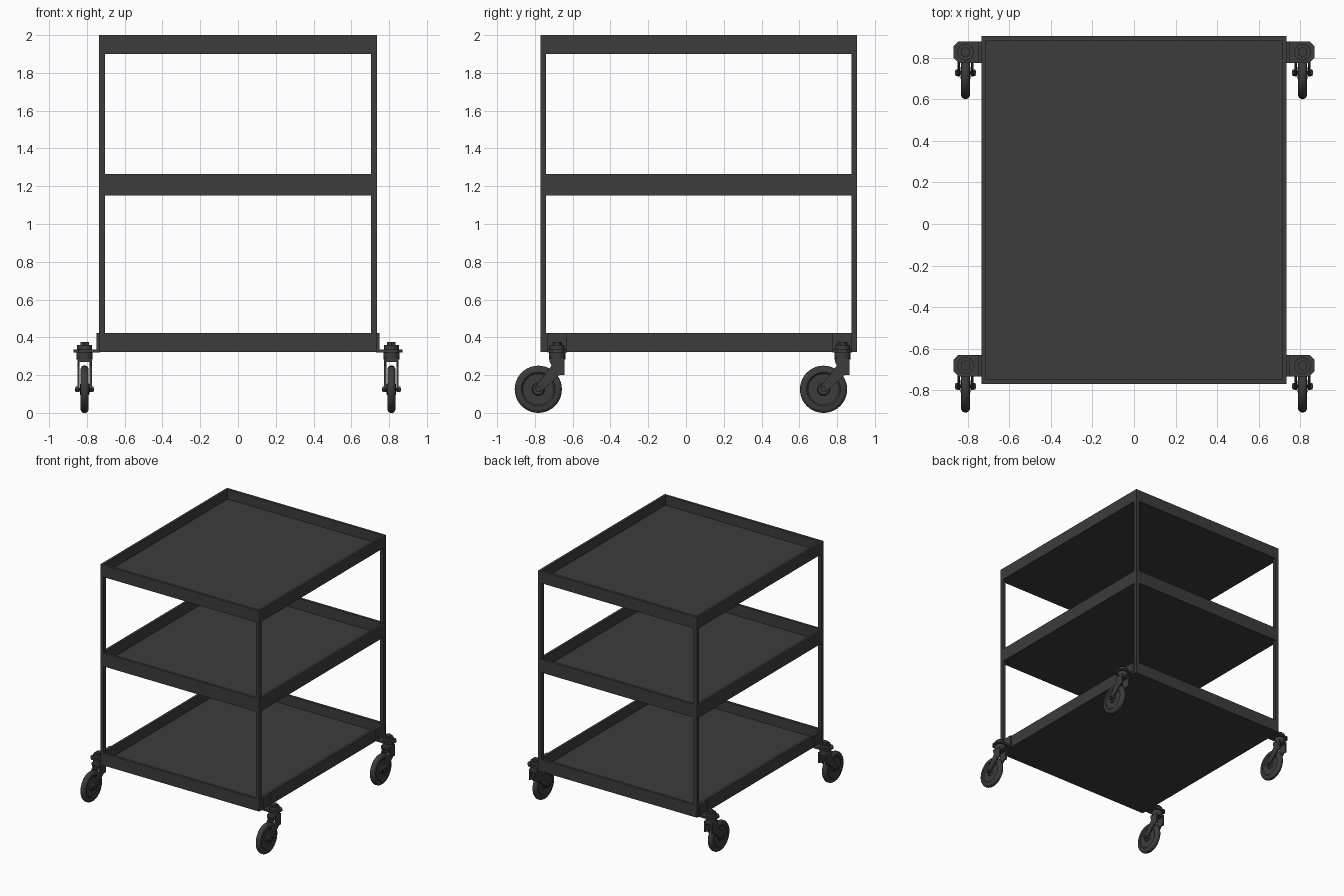
import bpy, bmesh, math
from mathutils import Matrix

if "Cube" in bpy.data.objects:
    bpy.data.objects.remove(bpy.data.objects["Cube"])

X, Y0, Y1, RIM = 0.735, -0.77, 0.905, 0.03
DARK = bpy.data.materials.new("dark_metal")
DARK.diffuse_color = (0.045, 0.045, 0.045, 1)
DARK.use_nodes = True
DARK.node_tree.nodes["Principled BSDF"].inputs["Base Color"].default_value = DARK.diffuse_color


def finish(name, bm, smooth=False):
    bmesh.ops.recalc_face_normals(bm, faces=bm.faces)
    me = bpy.data.meshes.new(name)
    bm.to_mesh(me)
    bm.free()
    ob = bpy.data.objects.new(name, me)
    bpy.context.collection.objects.link(ob)
    me.materials.append(DARK)
    if smooth:
        bpy.ops.object.select_all(action='DESELECT')
        ob.select_set(True)
        bpy.context.view_layer.objects.active = ob
        bpy.ops.object.shade_smooth_by_angle(angle=math.radians(35))
    return ob


def add_box(bm, x0, x1, y0, y1, z0, z1):
    m = Matrix.Translation(((x0 + x1) / 2, (y0 + y1) / 2, (z0 + z1) / 2))
    m = m @ Matrix.Diagonal((abs(x1 - x0), y1 - y0, z1 - z0, 1))
    bmesh.ops.create_cube(bm, size=1, matrix=m)


def add_prism(bm, pts, vec):
    f = bm.faces.new([bm.verts.new(p) for p in pts])
    r = bmesh.ops.extrude_face_region(bm, geom=[f], use_keep_orig=True)
    bmesh.ops.translate(bm, vec=vec, verts=[v for v in r['geom'] if isinstance(v, bmesh.types.BMVert)])


def add_cyl(bm, c, r, h, axis='Z', seg=24):
    m = Matrix.Translation(c)
    if axis == 'X':
        m = m @ Matrix.Rotation(math.pi / 2, 4, 'Y')
    bmesh.ops.create_cone(bm, cap_ends=True, segments=seg, radius1=r, radius2=r, depth=h, matrix=m)


def tray(name, z0, z1):
    bm = bmesh.new()
    add_box(bm, -X, X, Y0, Y1, z0, z1)
    top = max(bm.faces, key=lambda f: f.calc_center_median().z)
    bmesh.ops.inset_region(bm, faces=[top], thickness=RIM)
    r = bmesh.ops.extrude_face_region(bm, geom=[top])
    bmesh.ops.translate(bm, vec=(0, 0, z0 + 0.02 - z1),
                        verts=[v for v in r['geom'] if isinstance(v, bmesh.types.BMVert)])
    if top.is_valid:
        bmesh.ops.delete(bm, geom=[top], context='FACES_ONLY')
    finish(name, bm)


def lathe_x(bm, prof, c, seg=40):
    # revolve (x, radius) profile around the wheel axle
    vs = [bm.verts.new((c[0] + x, c[1], c[2] + r)) for x, r in prof]
    es = [bm.edges.new(p) for p in zip(vs, vs[1:])]
    bmesh.ops.spin(bm, geom=vs + es, cent=c, axis=(1, 0, 0), angle=2 * math.pi, steps=seg, use_merge=True)
    bmesh.ops.remove_doubles(bm, verts=bm.verts, dist=1e-5)


def caster(tag, s, py):
    cx, wy, wz = s * 0.812, py - 0.1, 0.125
    # mounting bracket: chamfered plate and upright flange
    bm = bmesh.new()
    outline = [(0.73, -0.052), (0.845, -0.052), (0.87, -0.027),
               (0.87, 0.027), (0.845, 0.052), (0.73, 0.052)]
    add_prism(bm, [(s * x, py + y, 0.32) for x, y in outline], (0, 0, 0.016))
    add_box(bm, s * 0.733, s * 0.748, py - 0.052, py + 0.052, 0.32, 0.422)
    finish(tag + "_bracket", bm)
    # swivel bearing and king bolt
    bm = bmesh.new()
    add_cyl(bm, (cx, py, 0.345), 0.04, 0.03)
    add_cyl(bm, (cx, py, 0.362), 0.026, 0.026, seg=6)
    add_cyl(bm, (cx, py, 0.303), 0.043, 0.04)
    finish(tag + "_swivel", bm, True)
    # fork: crown and two slanted arms
    bm = bmesh.new()
    add_box(bm, cx - 0.038, cx + 0.038, py - 0.04, py + 0.038, 0.27, 0.29)
    arm = [(0.038, 0.29), (0.038, 0.2), (0.012, 0.2), (-0.085, 0.113),
           (-0.103, 0.11), (-0.118, 0.128), (-0.114, 0.142), (-0.03, 0.25), (-0.04, 0.27), (-0.04, 0.29)]
    for x in (-0.038, 0.026):
        add_prism(bm, [(cx + x, py + y, z) for y, z in arm], (0.012, 0, 0))
    finish(tag + "_fork", bm)
    # axle with end nuts
    bm = bmesh.new()
    add_cyl(bm, (cx, wy, wz), 0.008, 0.1, 'X', 12)
    for d in (-1, 1):
        add_cyl(bm, (cx + d * 0.043, wy, wz), 0.016, 0.01, 'X', 6)
    finish(tag + "_axle", bm, True)
    # wheel with rounded tread, recessed disc and hub
    bm = bmesh.new()
    half = [(0.025, 0), (0.025, 0.028), (0.014, 0.034), (0.014, 0.082), (0.021, 0.09),
            (0.021, 0.11), (0.016, 0.12), (0.007, 0.125)]
    lathe_x(bm, half + [(-x, r) for x, r in reversed(half)], (cx, wy, wz))
    finish(tag + "_wheel", bm, True)


# three shelves
tray("bottom_shelf", 0.322, 0.424)
tray("middle_shelf", 1.152, 1.264)
tray("top_shelf", 1.90, 2.0)

# corner posts between the shelves
for xn, s in (("left", -1), ("right", 1)):
    for yn, y in (("front", Y0), ("back", Y1 - RIM)):
        bm = bmesh.new()
        for z0, z1 in ((0.424, 1.152), (1.264, 1.90)):
            add_box(bm, min(s * X, s * (X - RIM)), max(s * X, s * (X - RIM)), y, y + RIM, z0, z1)
        finish(f"{yn}_{xn}_post", bm)

# casters at the four corners
for xn, s in (("left", -1), ("right", 1)):
    for yn, py in (("front", -0.682), ("back", 0.828)):
        caster(f"{yn}_{xn}_caster", s, py)
